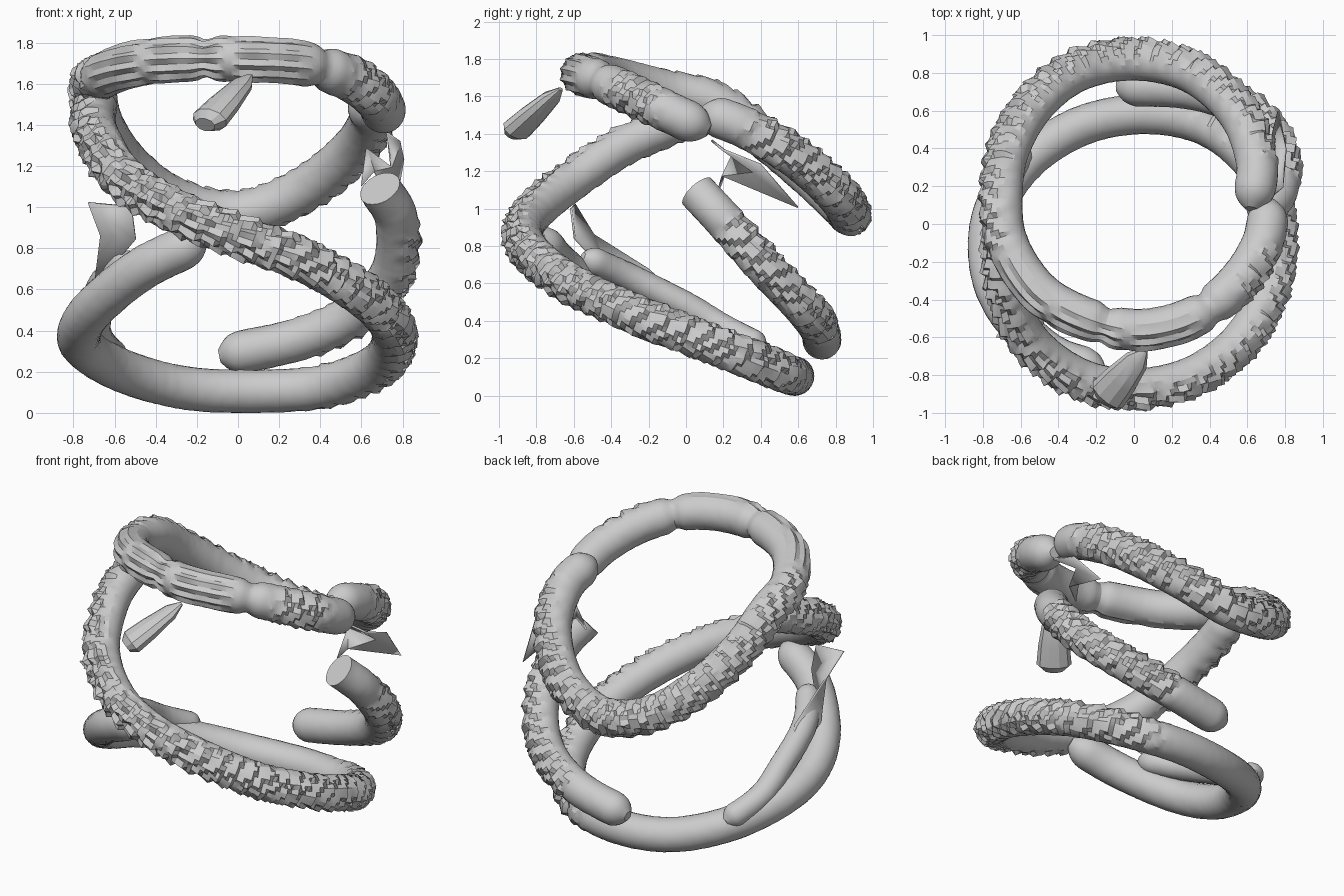
import bpy, bmesh, math, random
from mathutils import Vector

if "Cube" in bpy.data.objects:
    bpy.data.objects.remove(bpy.data.objects["Cube"])

random.seed(4)
SIDES = 24
STEP = 0.018


def smooth_path(points):
    """Catmull-Rom through the points, resampled at an even step."""
    p = [Vector(q) for q in points]
    p = [2 * p[0] - p[1]] + p + [2 * p[-1] - p[-2]]
    fine = []
    for i in range(1, len(p) - 2):
        a, b, c, d = p[i - 1:i + 3]
        for k in range(60):
            t = k / 60
            fine.append(0.5 * (2 * b + (c - a) * t + (2 * a - 5 * b + 4 * c - d) * t * t
                               + (3 * b - a - 3 * c + d) * t ** 3))
    fine.append(p[-2])
    out, run = [fine[0]], 0
    for a, b in zip(fine, fine[1:]):
        run += (b - a).length
        if run >= STEP:
            out.append(b)
            run = 0
    return out


def ramp(f, zones):
    """1 inside any (start, end) zone, fading out at its borders."""
    return max([min(1, max(0, min(f - a, b - f) / 0.04)) for a, b in zones] + [0])


def coil(name, points, radius, scaly=(), grooved=(), pinches=(), caps=(True, True)):
    path = smooth_path(points)
    n = len(path)
    bm = bmesh.new()
    rings = []
    for i, c in enumerate(path):
        f = i / (n - 1)
        t = (path[min(i + 1, n - 1)] - path[max(i - 1, 0)]).normalized()
        u = Vector((c.x, c.y, 0))
        u = (u - t * u.dot(t)).normalized()
        v = t.cross(u)
        s = i * STEP
        r0 = radius
        for use, end in zip(caps, (s, (n - 1) * STEP - s)):
            if use and end < radius:
                r0 *= max(0.3, math.sqrt(1 - (1 - end / radius) ** 2))
        for q in pinches:
            r0 *= 1 - 0.2 * math.exp(-((f - q) * (n - 1) * STEP / 0.035) ** 2)
        scale_w, groove_w = ramp(f, scaly), ramp(f, grooved)
        ring = []
        for k in range(SIDES):
            a = math.tau * k / SIDES
            outer = min(1, max(0, math.cos(a) + 0.45))
            # overlapping slanted scales with a wandering edge
            saw = (s / 0.085 + 0.9 * math.sin(a) + 0.18 * math.sin(4 * a + s * 7)
                   + 0.12 * math.sin(7 * a - s * 11)) % 1
            r = r0 + scale_w * outer * (0.036 * saw - 0.016 + random.uniform(-.003, .003))
            r += groove_w * outer * 0.010 * math.sin(12 * a + 2.5 * math.sin(s * 9))
            r += random.uniform(-.001, .001)
            ring.append(bm.verts.new(c + r * (u * math.cos(a) + v * math.sin(a))))
        rings.append(ring)
    for a, b in zip(rings, rings[1:]):
        for k in range(SIDES):
            j = (k + 1) % SIDES
            bm.faces.new((a[k], a[j], b[j], b[k]))
    bm.faces.new(rings[0][::-1])
    bm.faces.new(rings[-1])
    finish(name, bm)


def finish(name, bm):
    bmesh.ops.recalc_face_normals(bm, faces=bm.faces)
    me = bpy.data.meshes.new(name)
    bm.to_mesh(me)
    bm.free()
    ob = bpy.data.objects.new(name, me)
    bpy.context.collection.objects.link(ob)
    bpy.context.view_layer.objects.active = ob
    ob.select_set(True)
    bpy.ops.object.shade_smooth_by_angle(angle=math.radians(24))
    ob.select_set(False)
    return ob


def shard(name, points, faces):
    """Thin torn skin between coils."""
    bm = bmesh.new()
    vs = [bm.verts.new(p) for p in points]
    for f in faces:
        bm.faces.new([vs[i] for i in f])
    ob = finish(name, bm)
    ob.modifiers.new("thickness", 'SOLIDIFY').thickness = 0.012


# Upper coil: right end, round the back, over the left and across the front
coil("upper_coil", [
    (.62, .08, 1.52), (.65, .32, 1.43), (.55, .59, 1.27), (.31, .80, 1.08), (0, .87, .97),
    (-.3, .81, 1.03), (-.52, .64, 1.19), (-.66, .4, 1.39), (-.70, .15, 1.57),
    (-.67, -.1, 1.63), (-.52, -.34, 1.69), (-.3, -.48, 1.72), (0, -.56, 1.72),
    (.3, -.50, 1.70), (.53, -.33, 1.63), (.68, -.1, 1.52), (.72, .14, 1.41)],
    0.11, scaly=[(.04, .6), (.86, .96)], grooved=[(.58, .84)], pinches=[.725, .845])

# Middle coil: drops from the left, crosses the front, runs round to the lower left
coil("lower_coil", [
    (-.68, .12, 1.52), (-.70, -.12, 1.43), (-.67, -.36, 1.32), (-.55, -.62, 1.14),
    (-.3, -.81, .98), (0, -.87, .86), (.32, -.80, .74), (.58, -.6, .59), (.73, -.3, .45),
    (.75, 0, .33), (.66, .28, .22), (.42, .5, .13), (.1, .58, .105), (-.25, .53, .12),
    (-.55, .35, .2), (-.74, .08, .31), (-.77, -.2, .4), (-.68, -.45, .53),
    (-.45, -.68, .71), (-.15, -.79, .85)],
    0.105, scaly=[(0, .6)], grooved=[(.06, .3)])

# Slim fold lying along the inside of the left turn
coil("inner_fold", [
    (-.58, .42, .25), (-.68, .2, .36), (-.69, 0, .48), (-.65, -.3, .63), (-.5, -.56, .75)],
    0.075)

# Short coil: open end on the right, down to the back
coil("side_coil", [
    (.69, .06, 1.09), (.77, .2, .94), (.75, .42, .69), (.58, .61, .49), (.3, .71, .36),
    (-.09, .73, .275)], 0.104, scaly=[(.15, .75)], caps=(False, True))

# Loose tapered tip hanging at the front
bm = bmesh.new()
a, b = Vector((.06, -.67, 1.64)), Vector((-.16, -.93, 1.40))
axis = (b - a).normalized()
side = axis.cross(Vector((0, 0, 1))).normalized()
up = side.cross(axis)
rings = []
for f, w in ((0, .015), (.2, .06), (.6, .085), (.9, .095), (1, .055)):
    rings.append([bm.verts.new(a.lerp(b, f) + w * (side * math.cos(math.tau * k / 10) * 1.1
                  + up * math.sin(math.tau * k / 10) * .7)) for k in range(10)])
for p, q in zip(rings, rings[1:]):
    for k in range(10):
        bm.faces.new((p[k], p[(k + 1) % 10], q[(k + 1) % 10], q[k]))
bm.faces.new(rings[0])
bm.faces.new(rings[-1])
finish("loose_tip", bm)

# Torn skin at the left and the right
shard("left_skin", [
    (-.73, -.6, 1.02), (-.52, -.62, 1.0), (-.5, -.6, .84), (-.67, -.5, .86),
    (-.7, -.4, .62), (-.66, -.2, .68), (-.74, .0, .5), (-.72, .25, .38)],
    [(0, 1, 2, 3), (3, 2, 4), (3, 4, 5), (5, 4, 6), (6, 4, 7)])
shard("right_skin", [
    (.72, .14, 1.37), (.79, .2, 1.32), (.74, .36, 1.2), (.76, .6, 1.01), (.66, .2, 1.17),
    (.6, .18, 1.1), (.62, .25, 1.28), (.8, .4, 1.24)],
    [(0, 1, 2), (2, 7, 3), (2, 3, 4), (4, 5, 6), (2, 4, 6), (1, 7, 2)])
